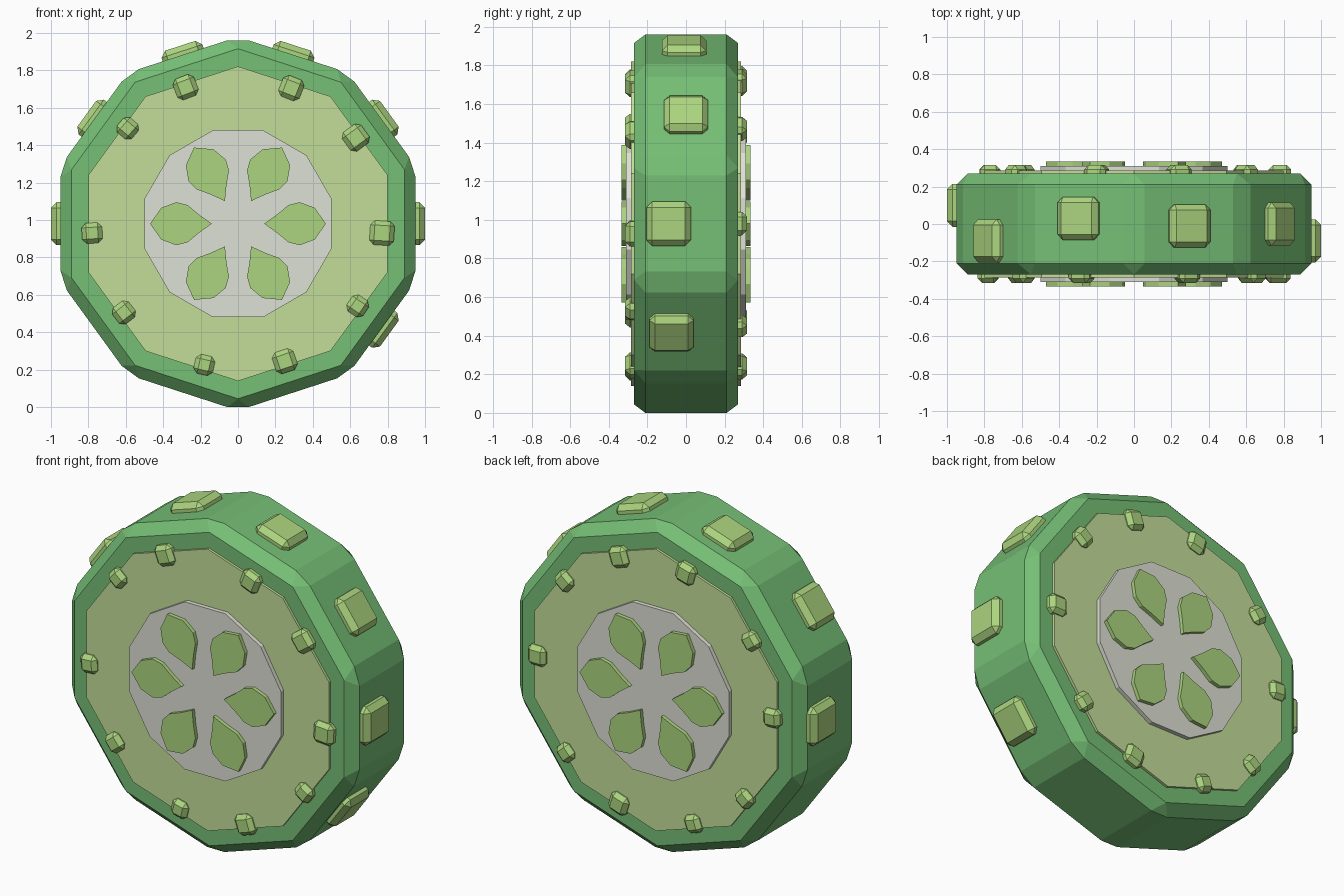
import bpy, bmesh, math
from mathutils import Matrix, Vector

if "Cube" in bpy.data.objects:
    bpy.data.objects.remove(bpy.data.objects["Cube"])

CZ = 0.98  # height of the wheel axis


def material(name, rgb):
    m = bpy.data.materials.new(name)
    m.diffuse_color = (*rgb, 1)
    m.use_nodes = True
    m.node_tree.nodes["Principled BSDF"].inputs["Base Color"].default_value = m.diffuse_color
    return m


RIND = material("rind_green", (0.18, 0.52, 0.18))
FLESH = material("flesh_green", (0.55, 0.73, 0.32))
CORE = material("core_pale", (0.73, 0.75, 0.66))
SEED = material("seed_green", (0.41, 0.66, 0.21))


def finish(name, bm, mat, bevel=0):
    bmesh.ops.recalc_face_normals(bm, faces=bm.faces)
    if bevel:
        bmesh.ops.bevel(bm, geom=bm.edges[:], offset=bevel, segments=1,
                        affect='EDGES', profile=0.5)
    me = bpy.data.meshes.new(name)
    bm.to_mesh(me)
    bm.free()
    me.materials.append(mat)
    ob = bpy.data.objects.new(name, me)
    bpy.context.collection.objects.link(ob)
    return ob


def prism(name, outline, half, mat, bevel=0):
    """Extrude an x/z outline (relative to the axis) from y=-half to y=half."""
    bm = bmesh.new()
    face = bm.faces.new([bm.verts.new((x, -half, z + CZ)) for x, z in outline])
    res = bmesh.ops.extrude_face_region(bm, geom=[face])
    for v in res["geom"]:
        if isinstance(v, bmesh.types.BMVert):
            v.co.y = half
    return finish(name, bm, mat, bevel)


def polygon(n, apothem):
    """Regular outline with a flat side facing +x."""
    r = apothem / math.cos(math.pi / n)
    return [(r * math.cos(math.pi * (2 * i + 1) / n),
             r * math.sin(math.pi * (2 * i + 1) / n)) for i in range(n)]


def bump(name, x, y, z, size, bevel):
    """Bevelled block turned to point away from the axis; size = radial, y, tangent."""
    bm = bmesh.new()
    bmesh.ops.create_cube(bm, size=1)
    bmesh.ops.scale(bm, vec=Vector(size), verts=bm.verts)
    ob = finish(name, bm, SEED, bevel)
    turn = Matrix.Rotation(-math.atan2(z - CZ, x), 4, 'Y')
    ob.matrix_world = Matrix.Translation((x, y, z)) @ turn
    return ob


# layered slice: rind, flesh and pale core
prism("rind", polygon(10, 0.95), 0.27, RIND, 0.06)
prism("flesh", polygon(10, 0.80), 0.285, FLESH)
prism("core", polygon(12, 0.50), 0.31, CORE)

# leaf-shaped seeds, showing on both faces
half = [(0.14, 0), (0.21, 0.05), (0.27, 0.1), (0.33, 0.115), (0.41, 0.085), (0.47, 0)]
leaf = half + [(r, -w) for r, w in half[-2:0:-1]]
for i in range(6):
    c, s = math.cos(i * math.pi / 3), math.sin(i * math.pi / 3)
    prism(f"seed_{i + 1}", [(r * c - w * s, r * s + w * c) for r, w in leaf], 0.333, SEED)

# large bumps around the tread: angle, y
for deg, y in [(0, -0.09), (36, 0.0), (72, -0.01), (108, 0.03),
               (144, -0.09), (180, 0.1), (-36, -0.075)]:
    a = math.radians(deg)
    bump(f"tread_bump_{deg}", 0.95 * math.cos(a), y, CZ + 0.95 * math.sin(a),
         (0.1, 0.23, 0.23), 0.03)

# small bumps on the faces: x, z, size
front = [(-0.28, 1.71, 0.12), (0.285, 1.705, 0.12), (-0.59, 1.49, 0.105),
         (0.63, 1.44, 0.125), (-0.78, 0.93, 0.11), (0.77, 0.93, 0.13),
         (-0.61, 0.505, 0.11), (0.64, 0.54, 0.105), (-0.18, 0.225, 0.105),
         (0.25, 0.245, 0.12)]
back = [(0.60, 1.47, 0.11), (0.24, 1.71, 0.12), (-0.20, 1.73, 0.12),
        (-0.63, 1.44, 0.105), (-0.77, 1.02, 0.11), (-0.59, 0.49, 0.105),
        (-0.25, 0.25, 0.105), (0.24, 0.24, 0.12), (0.59, 0.45, 0.105),
        (0.78, 0.98, 0.12)]
for side, y, spots in (("front", -0.27, front), ("back", 0.27, back)):
    for i, (x, z, s) in enumerate(spots):
        bump(f"{side}_bump_{i + 1}", x, y, z, (s, 0.09, s), 0.024)
